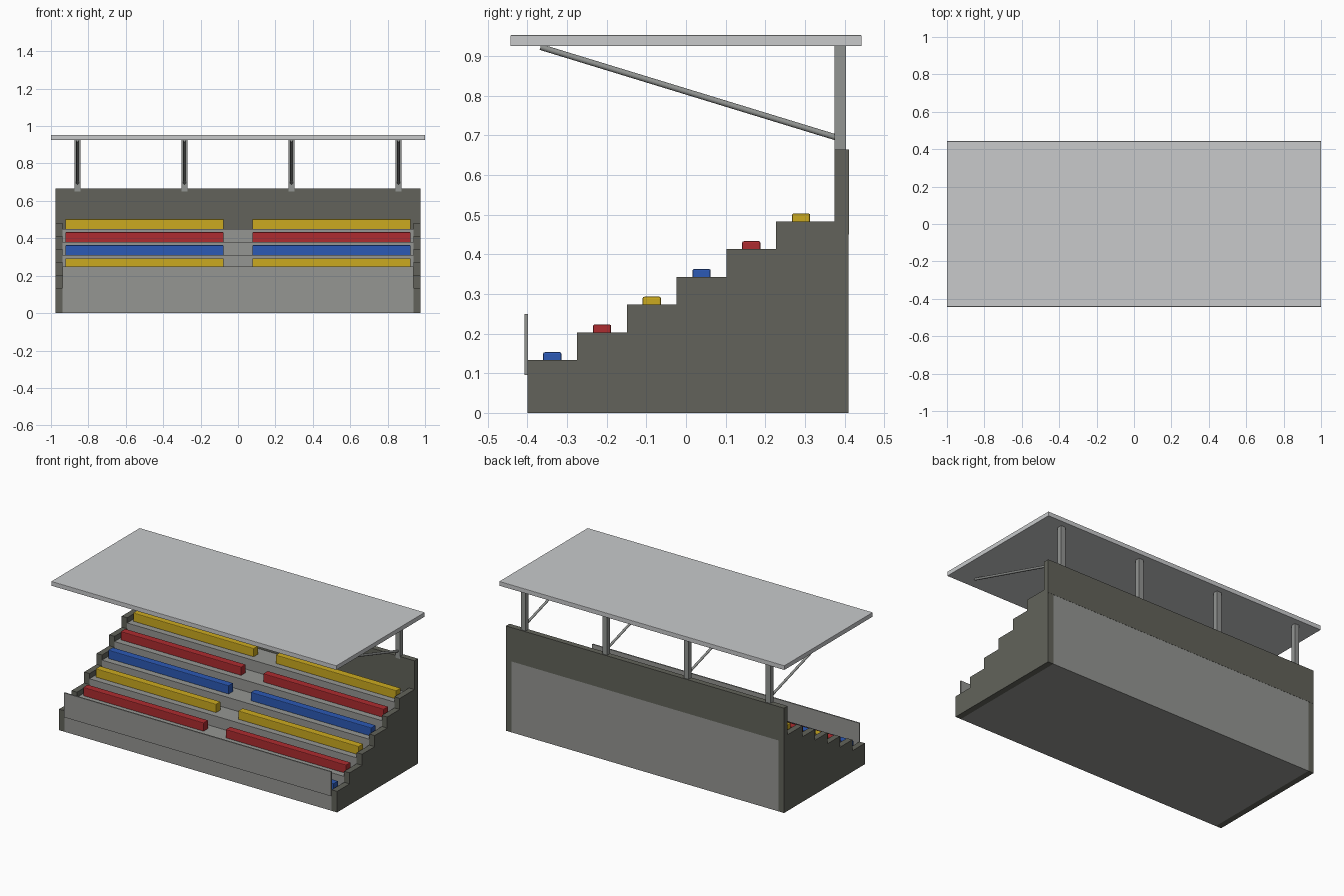
import bpy
import bmesh
from mathutils import Vector

cube = bpy.data.objects.get("Cube")
if cube:
    bpy.data.objects.remove(cube, do_unlink=True)


def material(name, rgb):
    m = bpy.data.materials.new(name)
    m.use_nodes = True
    m.diffuse_color = (*rgb, 1)
    m.node_tree.nodes["Principled BSDF"].inputs["Base Color"].default_value = (*rgb, 1)
    return m


concrete = material("concrete grey", (0.30, 0.305, 0.29))
wall = material("dark wall", (0.122, 0.124, 0.103))
roofing = material("pale roof", (0.58, 0.59, 0.60))
steel = material("steel grey", (0.29, 0.30, 0.29))
blue = material("blue seat", (0.025, 0.10, 0.46))
red = material("red seat", (0.42, 0.025, 0.029))
yellow = material("yellow seat", (0.60, 0.40, 0.014))


def finish(name, bm, mat, bevel=0):
    bmesh.ops.recalc_face_normals(bm, faces=bm.faces)
    mesh = bpy.data.meshes.new(name)
    bm.to_mesh(mesh)
    bm.free()
    mesh.materials.append(mat)
    obj = bpy.data.objects.new(name, mesh)
    bpy.context.collection.objects.link(obj)
    if bevel:
        mod = obj.modifiers.new("soft edges", "BEVEL")
        mod.width = bevel
        mod.segments = 2
    return obj


def box(name, x, y, z, mat, bevel=0):
    """Box between the (low, high) limits on each axis."""
    bm = bmesh.new()
    bmesh.ops.create_cube(bm, size=1)
    for v in bm.verts:
        v.co = [lim[0] if c < 0 else lim[1] for c, lim in zip(v.co, (x, y, z))]
    return finish(name, bm, mat, bevel)


def extrude_profile(name, profile, x0, x1, mat):
    """Side profile of (y, z) points extruded along x."""
    bm = bmesh.new()
    face = bm.faces.new([bm.verts.new((x0, y, z)) for y, z in profile])
    ext = bmesh.ops.extrude_face_region(bm, geom=[face])["geom"]
    moved = [g for g in ext if isinstance(g, bmesh.types.BMVert)]
    bmesh.ops.translate(bm, verts=moved, vec=(x1 - x0, 0, 0))
    return finish(name, bm, mat)


ROWS, FRONT, BACK = 6, -0.40, 0.41
DEPTH, RISE, FIRST = 0.1255, 0.07, 0.10
WALL_Y = 0.375
INNER, OUTER = 0.937, 0.975


def stepped(lift):
    pts = [(FRONT, 0)]
    for i in range(ROWS):
        z = FIRST + RISE * i + lift
        end = FRONT + DEPTH * (i + 1) if i < ROWS - 1 else BACK
        pts += [(FRONT + DEPTH * i, z), (end, z)]
    return pts + [(BACK, 0)]


# Terrace and raised stepped side walls
extrude_profile("terrace_steps", stepped(0), -INNER, INNER, concrete)
extrude_profile("left_side_wall", stepped(0.033), INNER, OUTER, wall)
extrude_profile("right_side_wall", stepped(0.033), -OUTER, -INNER, wall)

# Rear wall above the terrace, front parapet
box("back_wall", (-OUTER, OUTER), (WALL_Y, BACK + 0.001), (0.45, 0.665), wall)
box("front_parapet", (-INNER, INNER), (-0.407, -0.399), (0.095, 0.25), concrete)

# Bench rows either side of the aisle
for i in range(ROWS):
    y = FRONT + DEPTH * (i + 0.5)
    z = FIRST + RISE * i
    for side, x in (("left", (0.077, 0.923)), ("right", (-0.923, -0.077))):
        box(f"{side}_bench_{i + 1}", x, (y - 0.023, y + 0.023), (z - 0.003, z + 0.053),
            (blue, red, yellow)[i % 3], 0.004)

# Roof slab
box("roof", (-1, 1), (-0.443, 0.443), (0.925, 0.953), roofing, 0.002)

# Posts with slanted round braces
low, high = Vector((0, 0.385, 0.693)), Vector((0, -0.367, 0.923))
axis = high - low
for i, x in enumerate((-0.858, -0.286, 0.286, 0.858)):
    box(f"roof_post_{i + 1}", (x - 0.016, x + 0.016), (0.374, 0.404), (0.65, 0.926), steel)
    bm = bmesh.new()
    bmesh.ops.create_cone(bm, cap_ends=True, segments=12, radius1=0.0075,
                          radius2=0.0075, depth=axis.length)
    brace = finish(f"roof_brace_{i + 1}", bm, steel)
    for p in brace.data.polygons:
        p.use_smooth = len(p.vertices) == 4
    brace.rotation_euler = axis.to_track_quat("Z", "Y").to_euler()
    brace.location = (low + high) / 2 + Vector((x, 0, 0))
